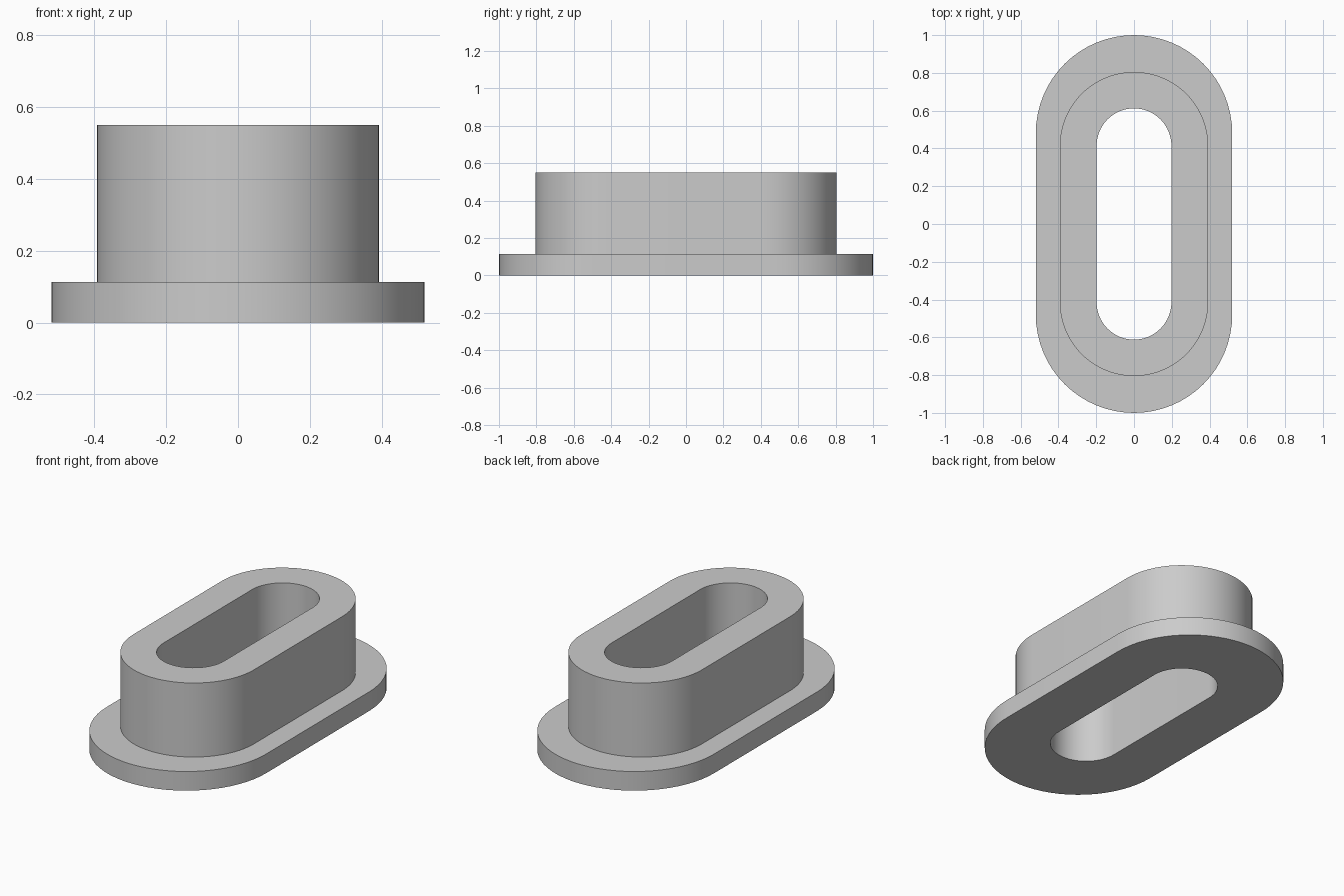
import bpy
import bmesh
import math

cube = bpy.data.objects.get("Cube")
if cube:
    bpy.data.objects.remove(cube, do_unlink=True)

grey = bpy.data.materials.new("plain grey")
grey.use_nodes = True
colour = (0.6, 0.6, 0.6, 1)
grey.diffuse_color = colour
grey.node_tree.nodes["Principled BSDF"].inputs["Base Color"].default_value = colour

SEGMENTS = 32  # per rounded end


def slot_ring(bm, half_width, half_length, z):
    """Ring of vertices around a slot with two half-round ends."""
    straight = half_length - half_width
    ring = []
    for end in (1, -1):
        for i in range(SEGMENTS + 1):
            a = math.pi * i / SEGMENTS
            ring.append(bm.verts.new((end * half_width * math.cos(a),
                                      end * (straight + half_width * math.sin(a)), z)))
    return ring


# Cross-section: flange, raised collar and the slot running right through
profile = [(0.52, 1.0, 0), (0.52, 1.0, 0.113), (0.393, 0.805, 0.113),
           (0.393, 0.805, 0.55), (0.198, 0.612, 0.55), (0.198, 0.612, 0)]

bm = bmesh.new()
rings = [slot_ring(bm, *point) for point in profile]
for lower, upper in zip(rings, rings[1:] + rings[:1]):
    for i in range(len(lower)):
        j = (i + 1) % len(lower)
        bm.faces.new((lower[i], lower[j], upper[j], upper[i]))
bmesh.ops.recalc_face_normals(bm, faces=bm.faces)

mesh = bpy.data.meshes.new("flanged_slot_bushing")
bm.to_mesh(mesh)
bm.free()
mesh.materials.append(grey)
bushing = bpy.data.objects.new("flanged_slot_bushing", mesh)
bpy.context.collection.objects.link(bushing)

# Smooth round ends, crisp rims
bpy.ops.object.select_all(action="DESELECT")
bushing.select_set(True)
bpy.context.view_layer.objects.active = bushing
bpy.ops.object.shade_smooth_by_angle(angle=math.radians(30))
